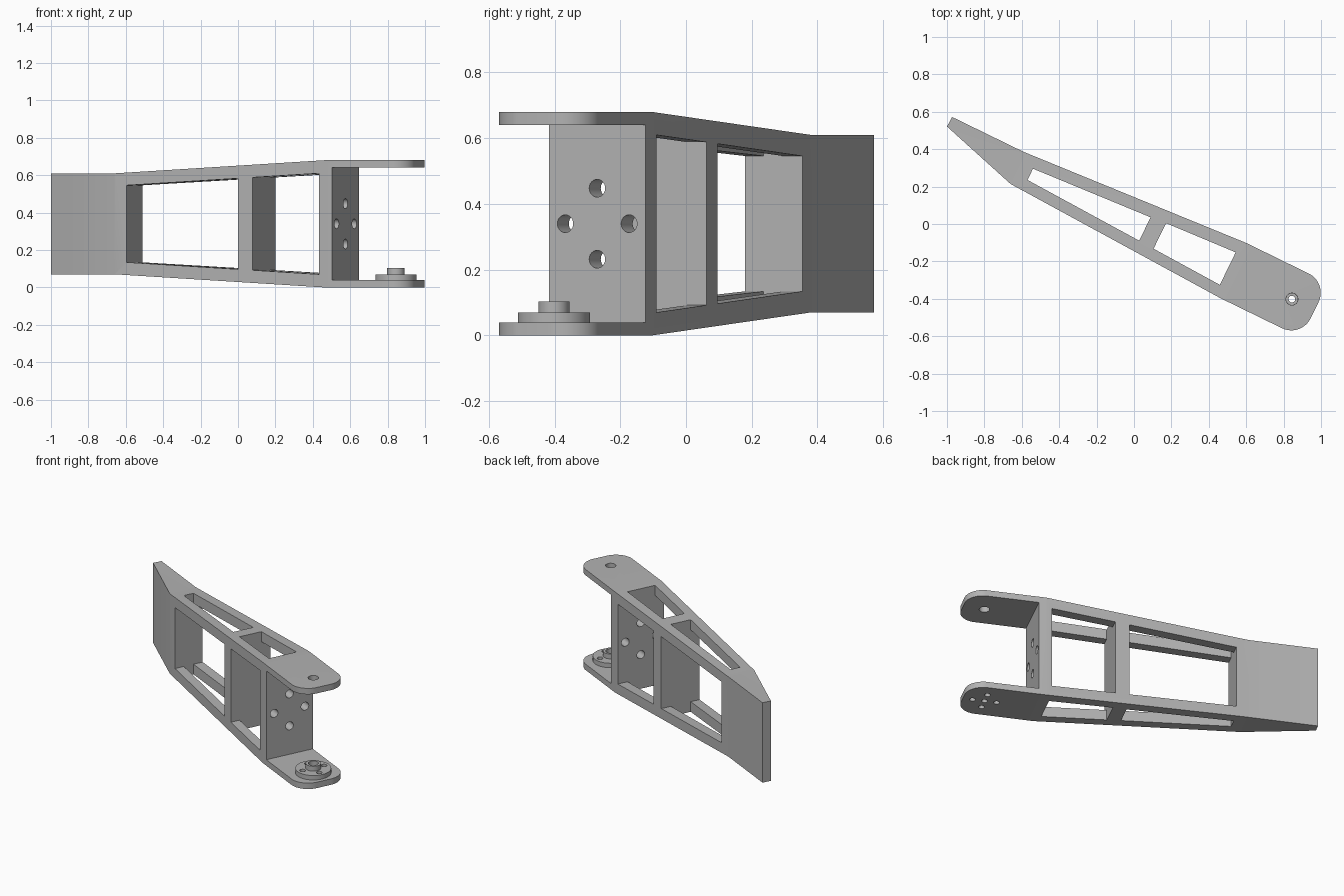
import bpy, bmesh, math
from mathutils import Matrix, Vector

if "Cube" in bpy.data.objects:
    bpy.data.objects.remove(bpy.data.objects["Cube"], do_unlink=True)

TILT = Matrix.Rotation(math.radians(-26), 4, 'Z')
HUB_U, HUB_V, MID_Z, TOP = 0.935, 0.009, 0.34, 0.68

grey = bpy.data.materials.new("plain grey")
grey.use_nodes = True
colour = (0.45, 0.45, 0.45, 1)
grey.diffuse_color = colour
grey.node_tree.nodes["Principled BSDF"].inputs["Base Color"].default_value = colour


def prism(name, points, offset):
    """Sweep a closed loop of 3D points along an offset."""
    bm = bmesh.new()
    face = bm.faces.new([bm.verts.new(p) for p in points])
    swept = bmesh.ops.extrude_face_region(bm, geom=[face])["geom"]
    bmesh.ops.translate(bm, vec=Vector(offset),
                        verts=[g for g in swept if isinstance(g, bmesh.types.BMVert)])
    bmesh.ops.recalc_face_normals(bm, faces=bm.faces)
    mesh = bpy.data.meshes.new(name)
    bm.to_mesh(mesh)
    bm.free()
    mesh.materials.append(grey)
    obj = bpy.data.objects.new(name, mesh)
    bpy.context.collection.objects.link(obj)
    return obj


def plan(name, pts, z0, z1):
    return prism(name, [(u, v, z0) for u, v in pts], (0, 0, z1 - z0))


def side(name, pts):
    return prism(name, [(u, -1, z) for u, z in pts], (0, 2, 0))


def ring(u, v, r, start=0, end=360, steps=40):
    angles = [math.radians(start + (end - start) * i / steps) for i in range(steps)]
    return [(u + r * math.cos(a), v + r * math.sin(a)) for a in angles]


def cut(obj, tool, operation='DIFFERENCE'):
    mod = obj.modifiers.new("cut", 'BOOLEAN')
    mod.operation, mod.solver, mod.object = operation, 'EXACT', tool
    bpy.ops.object.select_all(action='DESELECT')
    bpy.context.view_layer.objects.active = obj
    obj.select_set(True)
    bpy.ops.object.modifier_apply(modifier=mod.name)
    bpy.data.objects.remove(tool, do_unlink=True)


def floor_z(u):
    """Height of the tapered underside along the arm."""
    return 0.07 * min(1, max(0, (0.59 - u) / 1.275))


# Arm body: plan outline with a rounded fork end
r = 0.115
outline = [(-1.127, 0.03), (-0.687, -0.097), (0.59, -0.154)]
outline += ring(1.07 - r, -0.154 + r, r, 270, 361, 14)
outline += ring(1.07 - r, 0.172 - r, r, 0, 91, 14)
outline += [(0.585, 0.172), (-0.70, 0.088), (-1.125, 0.088)]
arm = plan("arm_frame", outline, -0.1, 0.8)

# Taper above and below
low = [(u, floor_z(u)) for u in (-1.3, -0.685, 0.59, 1.3)]
cut(arm, side("taper", low + [(u, TOP - z) for u, z in reversed(low)]), 'INTERSECT')

# Windows through the sides and slots through the top and bottom
for u0, u1, slot in (
        (-0.615, 0.064, ((-0.038, 0.029), (-0.068, 0.071))),
        (0.152, 0.555, ((-0.073, 0.079), (-0.091, 0.102)))):
    base = [(u, floor_z(u) + 0.068) for u in (u0, u1)]
    cut(arm, side("window", base + [(u, TOP - z) for u, z in reversed(base)]))
    (a, b), (c, d) = slot
    cut(arm, plan("slot", [(u0, a), (u1, c), (u1, d), (u0, b)], -0.2, 0.9))

# Fork gap
cut(arm, side("gap", [(0.635, 0.04), (1.3, 0.04), (1.3, 0.64), (0.635, 0.64)]))

# Four bolt holes in the end wall
for i in range(4):
    a = i * math.pi / 2
    hole = ring(HUB_V + 0.108 * math.cos(a), MID_Z + 0.108 * math.sin(a), 0.027, steps=24)
    cut(arm, prism("bolt", [(0.5, v, z) for v, z in hole], (0.3, 0, 0)))

# Pivot hole in the upper fork plate
cut(arm, plan("pivot", ring(HUB_U, HUB_V, 0.032), 0.5, 0.8))

# Pivot hub: flange and boss with a counterbore
flange = plan("hub_flange", ring(HUB_U, HUB_V, 0.11, steps=64), 0.04, 0.07)
boss = plan("hub_boss", ring(HUB_U, HUB_V, 0.047), 0.07, 0.103)
cut(boss, plan("bore", ring(HUB_U, HUB_V, 0.031), 0.0, 0.2))

# Centre hole and four screw holes through flange and lower plate
spots = [(0, 0), (0.075, 0), (-0.075, 0), (0, 0.075), (0, -0.075)]
for part in (arm, flange):
    for du, dv in spots:
        cut(part, plan("screw", ring(HUB_U + du, HUB_V + dv, 0.018, steps=20), -0.1, 0.2))

# Swing the parts to their final heading and shade
for part in (arm, flange, boss):
    part.data.transform(TILT)
    bpy.ops.object.select_all(action='DESELECT')
    bpy.context.view_layer.objects.active = part
    part.select_set(True)
    bpy.ops.object.shade_smooth_by_angle(angle=math.radians(25))
